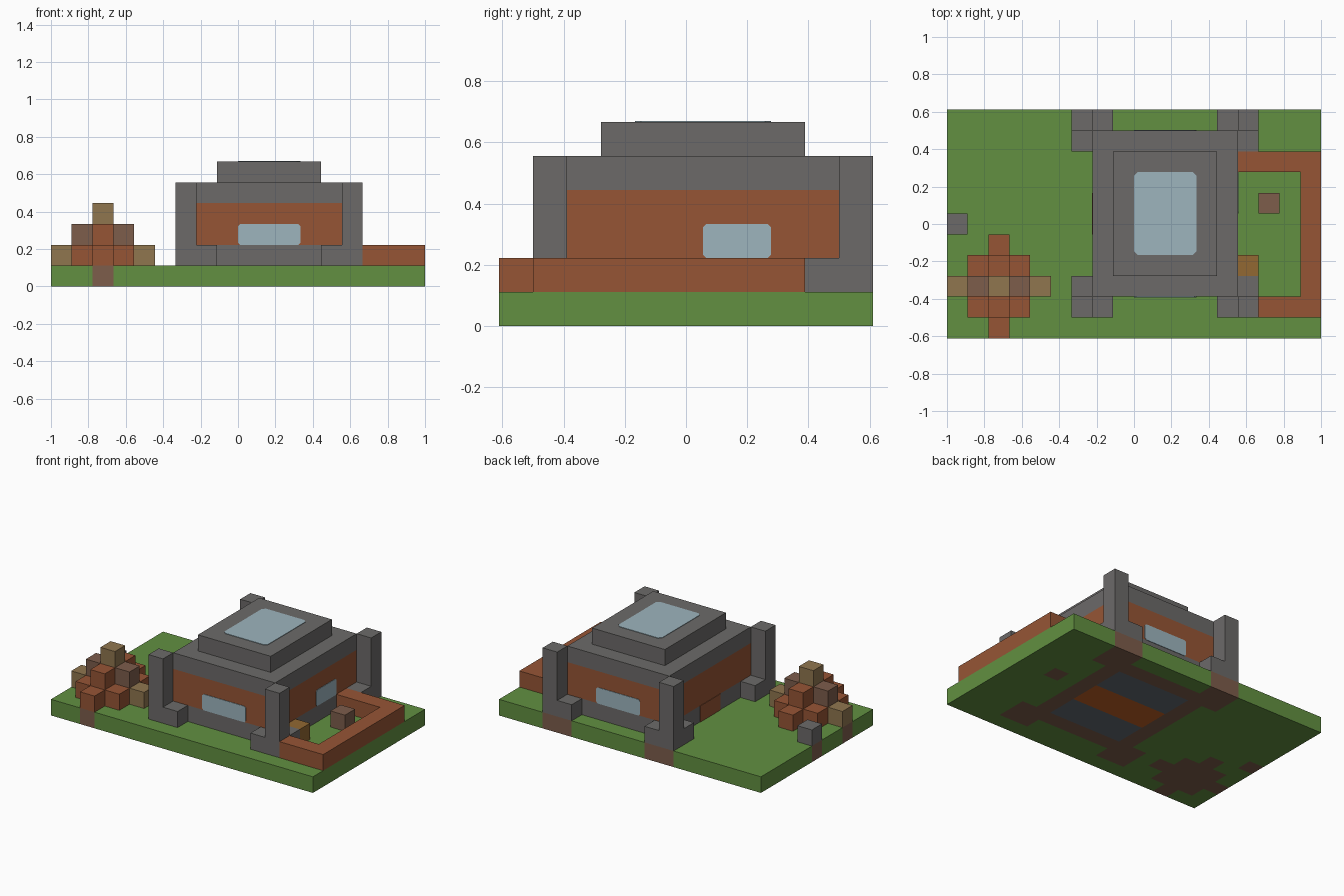
import bpy
import bmesh

if "Cube" in bpy.data.objects:
    bpy.data.objects.remove(bpy.data.objects["Cube"])

U = 1 / 9            # one block
NX, NY = 18, 11      # blocks across the base


def material(name, rgb):
    """Flat material from 8-bit sRGB values."""
    lin = [((c / 255 + 0.055) / 1.055) ** 2.4 for c in rgb]
    m = bpy.data.materials.new(name)
    m.use_nodes = True
    m.diffuse_color = (*lin, 1)
    m.node_tree.nodes["Principled BSDF"].inputs["Base Color"].default_value = (*lin, 1)
    return m


GRASS = material("grass_green", (98, 144, 65))
STONE = material("stone_grey", (108, 106, 105))
BRICK = material("brick_brown", (150, 85, 53))
EARTH = material("earth_brown", (125, 93, 75))
TAN = material("tan_wood", (144, 118, 79))
OCHRE = material("ochre_wood", (146, 104, 50))
GLASS = material("pale_blue_glass", (157, 181, 190))
SLATE = material("slate_floor", (100, 107, 115))
ORANGE = material("orange_floor", (192, 96, 36))


def finish(name, bm, mats):
    bmesh.ops.recalc_face_normals(bm, faces=bm.faces)
    me = bpy.data.meshes.new(name)
    bm.to_mesh(me)
    bm.free()
    for m in mats:
        me.materials.append(m)
    ob = bpy.data.objects.new(name, me)
    bpy.context.collection.objects.link(ob)
    return ob


def world(i, j, k):
    return (i - NX / 2) * U, (j - NY / 2) * U, k * U


def block(name, mat, start, size=(1, 1, 1)):
    """Box given by its first block and its size in blocks."""
    bm = bmesh.new()
    bmesh.ops.create_cube(bm, size=1)
    corner = world(*start)
    for v in bm.verts:
        for a in range(3):
            v.co[a] = corner[a] + (v.co[a] + 0.5) * size[a] * U
    return finish(name, bm, [mat])


def pane(name, mat, start, across, up, normal, cut=0.1):
    """Thin plate with clipped corners; across and up are (axis, blocks)."""
    bm = bmesh.new()
    (a, w), (b, h) = across, up
    outline = [(cut, 0), (w - cut, 0), (w, cut), (w, h - cut),
               (w - cut, h), (cut, h), (0, h - cut), (0, cut)]
    rings = []
    for depth in (-0.02, 0.03):
        ring = []
        for s, t in outline:
            p = list(start)
            p[a] += s
            p[b] += t
            for c in range(3):
                p[c] += normal[c] * depth
            ring.append(bm.verts.new(world(*p)))
        rings.append(ring)
        bm.faces.new(ring)
    n = len(outline)
    for q in range(n):
        r = (q + 1) % n
        bm.faces.new((rings[0][q], rings[0][r], rings[1][r], rings[1][q]))
    return finish(name, bm, [mat])


# Corner piers: tall post and two low feet
posts = [(6, 1, 1, 1), (14, 1, -1, 1), (6, 10, 1, -1), (14, 10, -1, -1)]
earth_cells = {(0, 5), (15, 6)}
for i, j, dx, dy in posts:
    side = ("front" if dy > 0 else "back") + ("_right" if dx > 0 else "_left")
    block(side + "_post", STONE, (i, j, 1), (1, 1, 4))
    block(side + "_post_foot", STONE, (i + dx, j, 1))
    block(side + "_post_side_foot", STONE, (i, j + dy, 1))
    earth_cells |= {(i, j), (i + dx, j), (i, j + dy)}

# House body, roof and door
block("house_foundation", STONE, (7, 2, 1), (7, 8, 1))
block("house_walls", BRICK, (7, 2, 2), (7, 8, 2))
block("house_roof", STONE, (7, 2, 4), (7, 8, 1))
block("upper_roof", STONE, (8, 3, 5), (5, 6, 1))
pane("door", BRICK, (7, 5, 1), (1, 2), (2, 1), (-1, 0, 0), 0.001)

# Windows
pane("front_window", GLASS, (9, 2, 2), (0, 3), (2, 1), (0, -1, 0))
pane("back_window", GLASS, (9, 10, 2), (0, 3), (2, 1), (0, 1, 0))
pane("side_window", GLASS, (14, 6, 2), (1, 2), (2, 1), (1, 0, 0))
pane("skylight", GLASS, (9, 4, 6), (0, 3), (1, 4), (0, 0, 1), 0.18)

# Yard wall and loose blocks
block("yard_wall_back", BRICK, (14, 8, 1), (3, 1, 1))
block("yard_wall_side", BRICK, (17, 1, 1), (1, 8, 1))
block("yard_wall_front", BRICK, (15, 1, 1), (2, 1, 1))
block("yard_bench", OCHRE, (14, 3, 1))
block("yard_stump", EARTH, (15, 6, 1))
block("small_rock", STONE, (0, 5, 1))

# Stepped heap of blocks
CX, CY = 2, 2
for k, reach in ((1, 2), (2, 1), (3, 0)):
    for dx in range(-reach, reach + 1):
        for dy in range(-reach, reach + 1):
            if abs(dx) + abs(dy) > reach:
                continue
            mat = BRICK
            if dy == 0:
                mat = EARTH if k == 2 else TAN
            block("heap_block", mat, (CX + dx, CY + dy, k))
            earth_cells.add((CX + dx, CY + dy))

# Ground slab, coloured by what stands on each cell
bm = bmesh.new()
bmesh.ops.create_grid(bm, x_segments=NX, y_segments=NY, size=1)
for v in bm.verts:
    v.co.y *= NY / NX
for f in bm.faces:
    c = f.calc_center_median()
    i, j = int(c.x / U + NX / 2), int(c.y / U + NY / 2)
    if 8 <= i <= 12 and 3 <= j <= 8:
        f.material_index = 3 if j in (5, 6) else 2
    elif (7 <= i <= 13 and 2 <= j <= 9) or (i, j) in earth_cells:
        f.material_index = 1
for f in bm.faces:
    if f.normal.z < 0:
        f.normal_flip()
me = bpy.data.meshes.new("ground")
bm.to_mesh(me)
bm.free()
for m in (GRASS, EARTH, SLATE, ORANGE):
    me.materials.append(m)
ground = bpy.data.objects.new("ground", me)
bpy.context.collection.objects.link(ground)
slab = ground.modifiers.new("thickness", 'SOLIDIFY')
slab.thickness = U
slab.offset = 1
